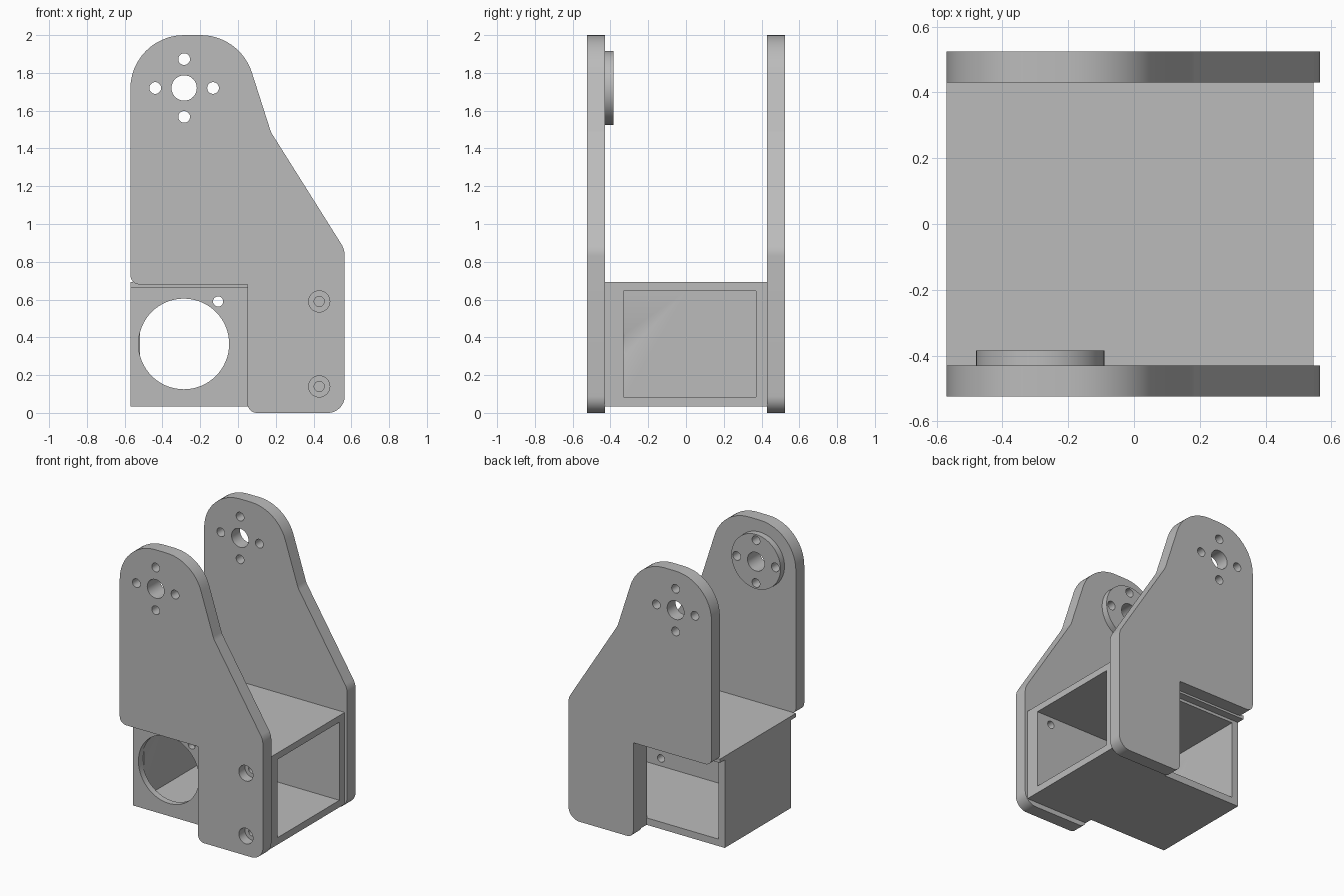
import bpy, bmesh, math
from mathutils import Vector, Matrix

if "Cube" in bpy.data.objects:
    bpy.data.objects.remove(bpy.data.objects["Cube"])

GREY = (0.5, 0.5, 0.5, 1)
mat = bpy.data.materials.new("matte_grey")
mat.use_nodes = True
mat.diffuse_color = GREY
mat.node_tree.nodes["Principled BSDF"].inputs["Base Color"].default_value = GREY


def to_object(name, bm):
    bmesh.ops.recalc_face_normals(bm, faces=bm.faces)
    mesh = bpy.data.meshes.new(name)
    bm.to_mesh(mesh)
    bm.free()
    obj = bpy.data.objects.new(name, mesh)
    bpy.context.scene.collection.objects.link(obj)
    mesh.materials.append(mat)
    return obj


def box(name, low, high):
    bm = bmesh.new()
    low, high = Vector(low), Vector(high)
    bmesh.ops.create_cube(bm, size=1, matrix=Matrix.Translation((low + high) / 2)
                          @ Matrix.Diagonal((high - low).to_4d()))
    return to_object(name, bm)


def cylinder(name, x, z, radius, y0, y1, sides=48):
    bm = bmesh.new()
    bmesh.ops.create_cone(bm, cap_ends=True, segments=sides, radius1=radius, radius2=radius,
                          depth=y1 - y0, matrix=Matrix.Translation((x, (y0 + y1) / 2, z))
                          @ Matrix.Rotation(math.pi / 2, 4, "X"))
    return to_object(name, bm)


def cut(obj, cutters):
    for c in cutters:
        c.hide_render = True
        mod = obj.modifiers.new("cut", "BOOLEAN")
        mod.operation, mod.solver, mod.object = "DIFFERENCE", "EXACT", c
    graph = bpy.context.evaluated_depsgraph_get()
    obj.data = bpy.data.meshes.new_from_object(obj.evaluated_get(graph))
    obj.modifiers.clear()
    for c in cutters:
        bpy.data.objects.remove(c)


def fillet(corners, steps=12):
    """Round each (x, z, radius) corner of a closed outline with a tangent arc."""
    out = []
    for i, (x, z, r) in enumerate(corners):
        p = Vector((x, z))
        if r == 0:
            out.append(p)
            continue
        a = (Vector(corners[i - 1][:2]) - p).normalized()
        b = (Vector(corners[(i + 1) % len(corners)][:2]) - p).normalized()
        half = a.angle(b) / 2
        centre = p + (a + b).normalized() * (r / math.sin(half))
        start = p + a * (r / math.tan(half)) - centre
        end = p + b * (r / math.tan(half)) - centre
        sweep = start.angle_signed(end)
        for k in range(steps + 1):
            t = -sweep * k / steps
            c, s = math.cos(t), math.sin(t)
            out.append(centre + Vector((start.x * c - start.y * s, start.x * s + start.y * c)))
    return out


# Shared side plate outline: corner x, z and rounding radius
OUTLINE = [(-0.57, 0.68, 0.05), (0.05, 0.68, 0), (0.05, 0, 0.05), (0.565, 0, 0.09),
           (0.565, 0.865, 0.12), (0.175, 1.485, 0.12), (0.01, 2.0, 0.285), (-0.57, 2.0, 0.284)]
PIVOT_X, PIVOT_Z = -0.285, 1.72
SCREWS = [(0.43, 0.14), (0.43, 0.59)]


def pivot_cutters():
    spots = [(0, 0, 0.067)]
    spots += [(dx * 0.153, dz * 0.153, 0.031) for dx, dz in ((1, 0), (-1, 0), (0, 1), (0, -1))]
    return [cylinder("cutter", PIVOT_X + dx, PIVOT_Z + dz, r, -1, 1, 32) for dx, dz, r in spots]


def screw_cutters():
    return [cylinder("cutter", x, z, 0.027, -1, -0.2, 24) for x, z in SCREWS]


def side_plate(name, y0, y1):
    bm = bmesh.new()
    face = bm.faces.new([bm.verts.new((p.x, y0, p.y)) for p in fillet(OUTLINE)])
    grown = bmesh.ops.extrude_face_region(bm, geom=[face])
    bmesh.ops.translate(bm, vec=(0, y1 - y0, 0),
                        verts=[v for v in grown["geom"] if isinstance(v, bmesh.types.BMVert)])
    return to_object(name, bm)


# Side plates with pivot holes; the front one has counterbored screw holes
front_plate = side_plate("front_plate", -0.525, -0.43)
cut(front_plate, pivot_cutters() + screw_cutters()
    + [cylinder("cutter", x, z, 0.056, -1, -0.455, 32) for x, z in SCREWS])
back_plate = side_plate("back_plate", 0.43, 0.525)
cut(back_plate, pivot_cutters())

# Raised pivot disc on the inside of the front plate
pivot_disc = cylinder("pivot_disc", PIVOT_X, PIVOT_Z, 0.195, -0.43, -0.385, 64)
cut(pivot_disc, pivot_cutters())

# Housing: hollow, open at one end and at the back, recessed below its top lip
housing = box("housing", (-0.57, -0.43, 0.035), (0.545, 0.43, 0.692))
cut(housing, [
    box("cutter", (-0.52, -0.33, 0.085), (1, 0.37, 0.645)),
    box("cutter", (-1, -1, -1), (0.05, -0.375, 0.665)),
    box("cutter", (-1, 0.375, -1), (0.05, 1, 0.665)),
    box("cutter", (-0.52, 0, 0.085), (0.05, 0.4, 0.645)),
    cylinder("cutter", -0.287, 0.365, 0.24, -1, -0.322, 64),
    cylinder("cutter", -0.105, 0.59, 0.027, -1, -0.2, 24),
] + screw_cutters())

# Smooth the rounded edges, keep the corners sharp
bpy.ops.object.select_all(action="DESELECT")
for obj in (front_plate, back_plate, pivot_disc, housing):
    obj.select_set(True)
    bpy.context.view_layer.objects.active = obj
bpy.ops.object.shade_smooth_by_angle(angle=math.radians(30))
